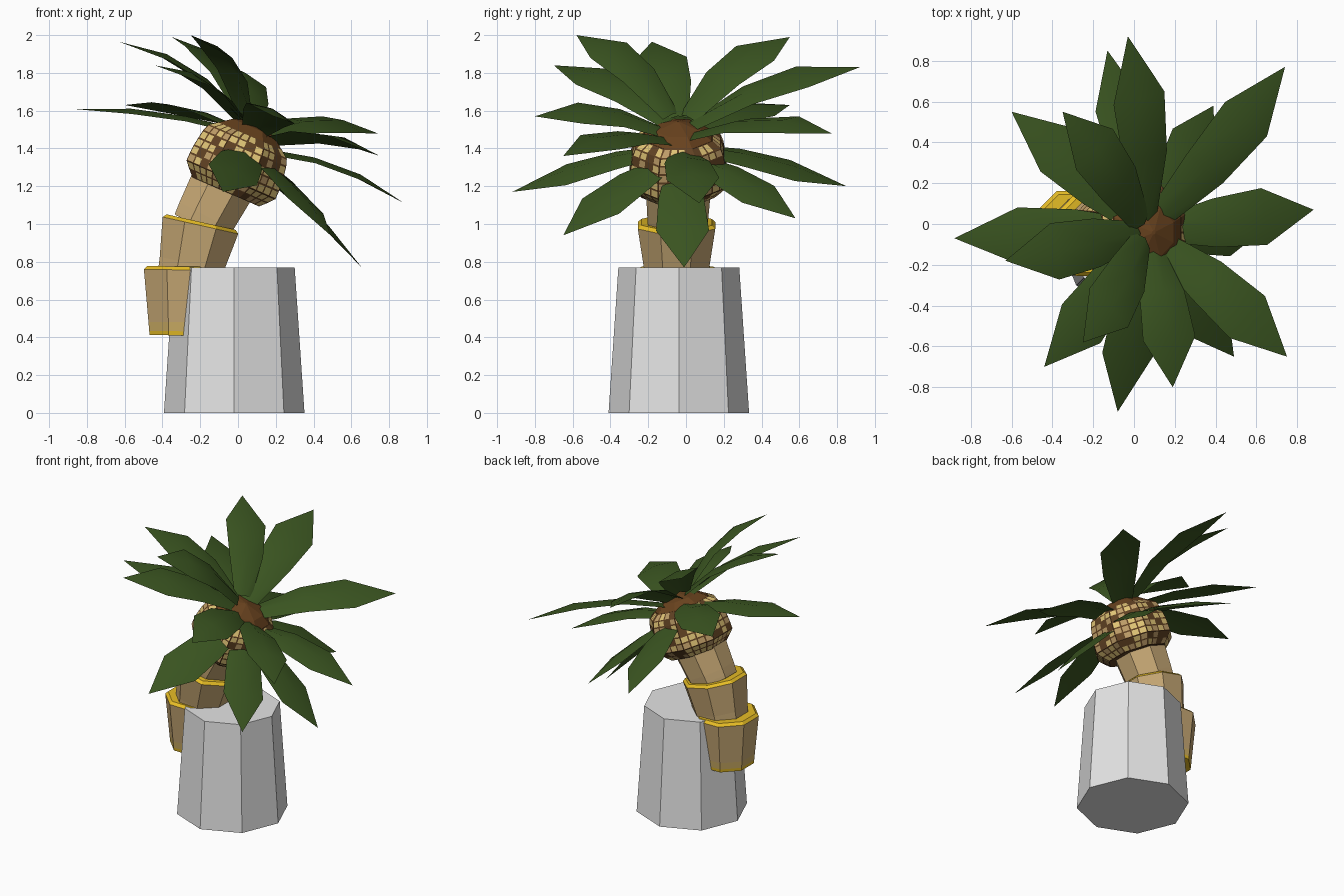
import bpy, bmesh, math, random
from mathutils import Vector

random.seed(4)
cube = bpy.data.objects.get("Cube")
if cube:
    bpy.data.objects.remove(cube, do_unlink=True)


def material(name, colour):
    m = bpy.data.materials.new(name)
    m.use_nodes = True
    m.diffuse_color = (*colour, 1)
    bsdf = m.node_tree.nodes["Principled BSDF"]
    bsdf.inputs["Base Color"].default_value = (*colour, 1)
    bsdf.inputs["Roughness"].default_value = 0.9
    return m


STONE = material("stone grey", (0.78, 0.78, 0.78))
TAN = material("trunk tan", (0.58, 0.4, 0.18))
GOLD = material("rim gold", (0.83, 0.53, 0.02))
STRAW = material("straw band", (0.62, 0.43, 0.13))
BROWN = material("crown brown", (0.14, 0.055, 0.013))
DARK = material("bark dark brown", (0.12, 0.055, 0.017))
CREAM = material("bark cream", (0.74, 0.55, 0.18))
HUSK = material("bark husk", (0.52, 0.34, 0.14))
GREEN = material("leaf green", (0.043, 0.091, 0.015))


def finish(name, bm, mats):
    mesh = bpy.data.meshes.new(name)
    bm.to_mesh(mesh)
    bm.free()
    for m in mats:
        mesh.materials.append(m)
    obj = bpy.data.objects.new(name, mesh)
    bpy.context.collection.objects.link(obj)
    return obj


def stack(bm, origin, axis, rings, bands, phase=0.5, cols=1):
    """Octagonal rings (distance along axis, corner radius), one material per band.
    bands also starts and ends with the cap materials."""
    axis = Vector(axis).normalized()
    xdir, ydir = Vector((axis.z, 0, -axis.x)), Vector((0, 1, 0))
    loops = []
    for s, r in rings:
        corners = []
        for k in range(8):
            a = math.pi / 4 * (k + phase)
            corners.append(Vector(origin) + axis * s
                           + (xdir * math.cos(a) + ydir * math.sin(a)) * r)
        loop = []
        for k in range(8):
            for c in range(cols):
                loop.append(bm.verts.new(corners[k].lerp(corners[(k + 1) % 8], c / cols)))
        loops.append(loop)
    n = 8 * cols
    bm.faces.new(loops[0][::-1]).material_index = bands[0]
    sides = []
    for i in range(len(loops) - 1):
        low, high = loops[i], loops[i + 1]
        for k in range(n):
            j = (k + 1) % n
            f = bm.faces.new((low[k], low[j], high[j], high[k]))
            f.material_index = bands[i + 1]
            sides.append(f)
    bm.faces.new(loops[-1]).material_index = bands[-1]
    return sides


# Stone pedestal
bm = bmesh.new()
stack(bm, (-0.02, -0.038, 0), (0, 0, 1), [(0, 0.372), (0.77, 0.32)], [0, 0, 0], phase=0)
finish("pedestal", bm, [STONE])

# Trunk sections: base centre, top centre, corner radii, gold foot
SECTIONS = [
    ("lower_trunk", (-0.295, -0.045, 0.41), (-0.29, -0.045, 0.775), 0.187, 0.225, True),
    ("middle_trunk", (-0.26, -0.05, 0.72), (-0.195, -0.05, 1.01), 0.18, 0.222, False),
    ("upper_trunk", (-0.20, -0.045, 0.98), (-0.08, -0.04, 1.21), 0.165, 0.185, False),
]
for name, low, high, r0, r1, foot in SECTIONS:
    axis = Vector(high) - Vector(low)
    d = axis.length
    bm = bmesh.new()
    stack(bm, low, axis,
          [(0, r0), (0.022, r0 + 0.003), (0.07, r0 + 0.008), (d - 0.018, r1), (d, r1 - 0.02)],
          [int(foot), int(foot), 2 * foot, 0, 1, 1])
    finish(name, bm, [TAN, GOLD, STRAW])

# Speckled crown barrel, each side divided into bark scales
HEAD, UP = Vector((-0.065, -0.042, 1.17)), Vector((0.4, 0, 0.917)).normalized()
profile = [(0, 0.208), (0.035, 0.245), (0.07, 0.278), (0.115, 0.278), (0.16, 0.275),
           (0.205, 0.268), (0.25, 0.26), (0.29, 0.245), (0.325, 0.195)]
bm = bmesh.new()
scales = stack(bm, HEAD, UP, profile, [0] * (len(profile) + 1), cols=4)
bm.normal_update()
chosen = [f for f in scales if random.random() < 0.82]
bmesh.ops.inset_individual(bm, faces=chosen, thickness=0.007)
for f in chosen:
    f.material_index = random.choice((1, 1, 2))
finish("crown_bark", bm, [DARK, CREAM, HUSK])

# Brown dome on top of the crown
bm = bmesh.new()
stack(bm, HEAD, UP, [(0.32, 0.2), (0.37, 0.13), (0.405, 0.01)], [0] * 4)
finish("crown_dome", bm, [BROWN])


# Leaves: arched, slightly folded blades from the crown to each tip
def leaf(name, tip):
    centre, tip = Vector((0.07, -0.035, 1.46)), Vector(tip)
    out = (tip - centre).normalized()
    root = centre + out * 0.06 + Vector((0, 0, out.z * 0.12))
    bend = root.lerp(tip, 0.5) + UP * (0.11 + 0.16 * out.dot(UP))
    side = out.cross(UP).normalized()
    bm = bmesh.new()
    rows = []
    for t, half in ((0, 0.06), (0.34, 0.12), (0.66, 0.14)):
        p = root.lerp(bend, t).lerp(bend.lerp(tip, t), t)
        tangent = (bend - root).lerp(tip - bend, t).normalized()
        fold = side.cross(tangent) * 0.013
        rows.append([bm.verts.new(q) for q in
                     (p - side * half - fold, p + fold, p + side * half - fold)])
    end = bm.verts.new(tip)
    for a, b in zip(rows, rows[1:]):
        for k in (0, 1):
            bm.faces.new((a[k], a[k + 1], b[k + 1], b[k]))
    for k in (0, 1):
        bm.faces.new((rows[-1][k], rows[-1][k + 1], end))
    bmesh.ops.recalc_face_normals(bm, faces=bm.faces[:])
    if sum((f.normal.dot(UP) for f in bm.faces)) < 0:
        bmesh.ops.reverse_faces(bm, faces=bm.faces[:])
    for f in bm.faces:
        f.smooth = True
    finish(name, bm, [GREEN])


TIPS = [
    (-0.03, 0.92, 1.83), (-0.13, 0.85, 1.2), (0.74, 0.77, 1.48), (0.88, 0.07, 1.11),
    (0.39, 0.58, 1.03), (0.75, -0.65, 1.36), (0.49, -0.65, 0.94), (0.19, -0.8, 1.57),
    (-0.08, -0.92, 1.17), (-0.44, -0.7, 1.84), (-0.25, -0.58, 2.0), (-0.88, -0.07, 1.61),
    (-0.6, 0.55, 1.63), (-0.35, 0.55, 1.99), (-0.63, -0.18, 1.965), (0.655, -0.01, 0.77),
]
for i, tip in enumerate(TIPS):
    leaf(f"leaf_{i + 1}", tip)
